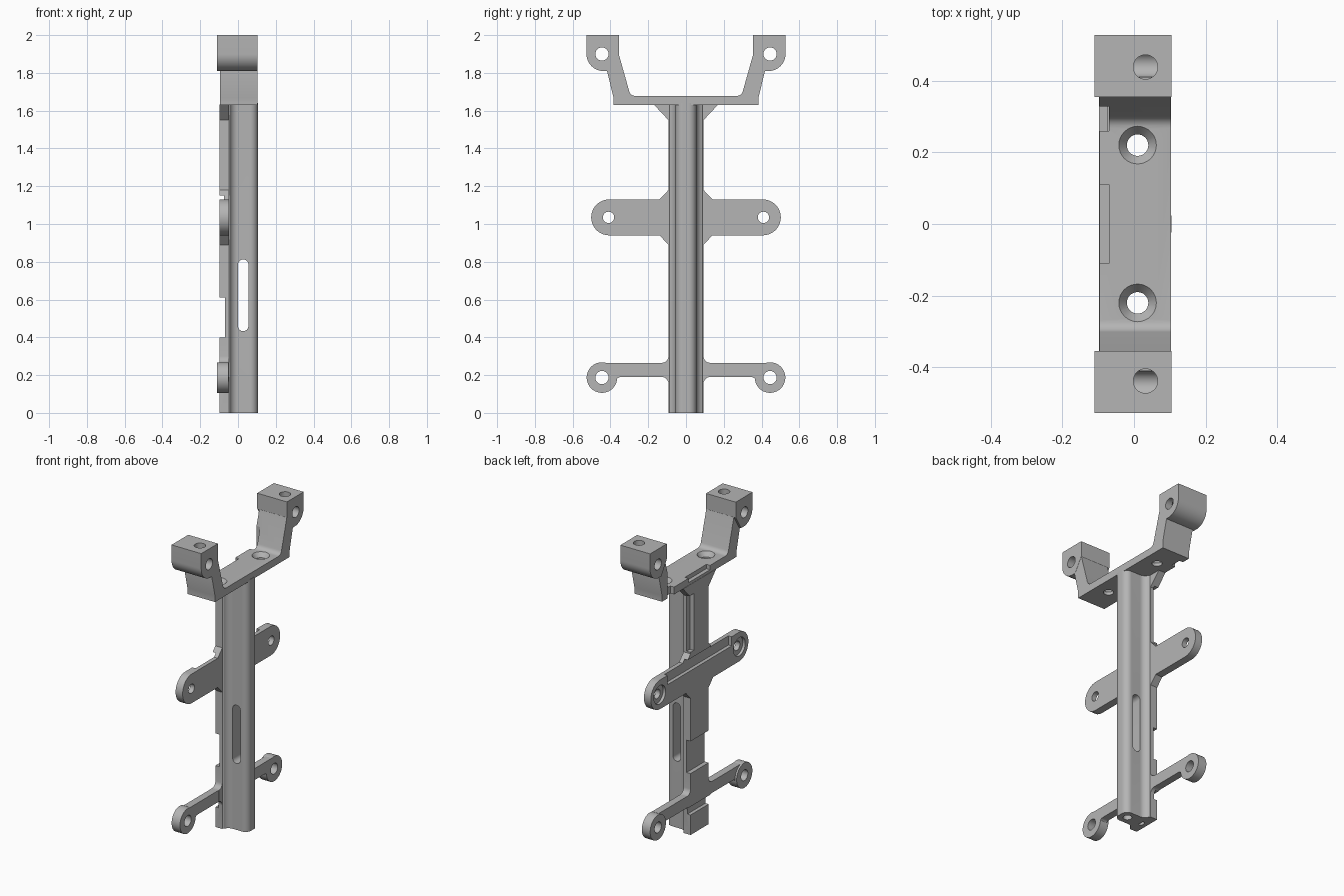
import bpy, math
from mathutils import Vector

if "Cube" in bpy.data.objects:
    bpy.data.objects.remove(bpy.data.objects["Cube"], do_unlink=True)

grey = bpy.data.materials.new("plain grey")
grey.use_nodes = True
GREY = (0.46, 0.46, 0.46, 1)
grey.diffuse_color = GREY
grey.node_tree.nodes["Principled BSDF"].inputs["Base Color"].default_value = GREY


def arc(u, v, r, start, end, n=12):
    steps = [math.radians(start + (end - start) * i / n) for i in range(n + 1)]
    return [(u + r * math.cos(t), v + r * math.sin(t)) for t in steps]


def circle(u, v, r, n=32):
    return arc(u, v, r, 0, 360, n)[:-1]


def rect(u0, u1, v0, v1):
    return [(u0, v0), (u1, v0), (u1, v1), (u0, v1)]


def mirrored(half):
    return half + [(-u, v) for u, v in reversed(half)]


def flip(points, side):
    return [(u * side, v) for u, v in points]


def prism(name, points, axis, low, high, taper=None):
    """Extrude a yz profile along x, or an xy profile along z."""
    def place(u, v, w):
        return (w, u, v) if axis == "x" else (u, v, w) if axis == "z" else (u, w, v)
    area = sum(a[0] * b[1] - b[0] * a[1] for a, b in zip(points, points[1:] + points[:1]))
    if (area < 0) != (axis == "y"):
        points = points[::-1]
    n = len(points)
    far = taper or points
    verts = [place(u, v, low) for u, v in points] + [place(u, v, high) for u, v in far]
    faces = [list(reversed(range(n))), list(range(n, 2 * n))]
    faces += [[i, (i + 1) % n, n + (i + 1) % n, n + i] for i in range(n)]
    mesh = bpy.data.meshes.new(name)
    mesh.from_pydata(verts, [], faces)
    mesh.materials.append(grey)
    obj = bpy.data.objects.new(name, mesh)
    bpy.context.collection.objects.link(obj)
    return obj


def cut(obj, *cutters):
    for cutter in cutters:
        cutter.hide_render = True
        mod = obj.modifiers.new("cut", "BOOLEAN")
        mod.operation = "DIFFERENCE"
        mod.solver = "EXACT"
        mod.object = cutter
    graph = bpy.context.evaluated_depsgraph_get()
    mesh = bpy.data.meshes.new_from_object(obj.evaluated_get(graph))
    obj.modifiers.clear()
    obj.data = mesh
    for cutter in cutters:
        bpy.data.objects.remove(cutter, do_unlink=True)


def hole(u, v, r, axis, low, high):
    return prism("hole_cutter", circle(u, v, r), axis, low, high)


def box(x0, x1, y0, y1, z0, z1):
    return prism("box_cutter", rect(x0, x1, y0, y1), "z", z0, z1)


# Column with a rounded rib and concave roots
half = [(-0.05, 0.09)] + [(x, y) for x, y in arc(0.0, 0.1, 0.045, 200, 270, 8)]
half += arc(0.065, 0.015, 0.04, 90, 0)
column = prism("column", half + [(x, -y) for x, y in reversed(half)], "z", 0, 1.64)
slot = arc(0.0275, 0.785, 0.0275, 0, 180) + arc(0.0275, 0.46, 0.0275, 180, 360)
cut(column, prism("slot_cutter", slot, "y", -0.2, 0.2),
    hole(0.05, 0, 0.026, "z", -0.1, 0.3))

# Back plate with flared corners at the arms and bracket
half = [(0.093, 0)] + arc(0.128, 0.155, 0.035, 180, 90, 6)
half += arc(0.128, 0.3, 0.035, 270, 180, 6)
half += [(0.093, 0.89), (0.14, 0.94), (0.14, 1.13), (0.093, 1.18),
         (0.093, 1.55), (0.17, 1.632)]
plate = prism("back_plate", mirrored(half), "x", -0.098, -0.048)
cut(plate, box(-0.2, -0.07, -0.3, 0.3, 0.4, 0.61),
    box(-0.2, -0.075, -0.3, 0.3, 0.13, 0.185),
    box(-0.2, -0.07, 0.06, 0.2, 1.19, 1.56),
    box(-0.2, -0.075, -0.33, 0.33, 1.07, 1.15),
    hole(-0.05, 0, 0.022, "z", -0.1, 0.12))

for side, label in ((1, "back"), (-1, "front")):
    # Middle arm with round end, cable ledge and counterbored hole
    shape = [(0.09, 0.94)] + arc(0.407, 1.035, 0.095, -90, 90, 20) + [(0.09, 1.13)]
    arm = prism(label + "_middle_arm", flip(shape, side), "x", -0.098, -0.048)
    cut(arm, hole(side * 0.41, 1.035, 0.03, "x", -0.2, 0.1),
        hole(side * 0.41, 1.035, 0.06, "x", -0.2, -0.08),
        box(-0.2, -0.075, -0.33, 0.33, 1.07, 1.15))

    # Lower arm with a ring at the end
    shape = [(0.09, 0.19)] + arc(0.345, 0.165, 0.025, 90, 0, 6)
    shape += [(0.39, 0.165), (0.42, 0.265), (0.09, 0.265)]
    arm = prism(label + "_lower_arm", flip(shape, side), "x", -0.098, -0.05)
    ring = prism(label + "_lower_ring", circle(side * 0.445, 0.187, 0.081, 40),
                 "x", -0.11, -0.05)
    for part in (arm, ring):
        cut(part, hole(side * 0.445, 0.187, 0.035, "x", -0.2, 0.1))

    # Mounting block on the bracket leg
    shape = [(0.355, 2.0), (0.355, 1.9), (0.41, 1.81)]
    shape += arc(0.437, 1.9, 0.09, -90, 0) + [(0.527, 2.0)]
    block = prism(label + "_mount_block", flip(shape, side), "x", -0.11, 0.104)
    cut(block, hole(side * 0.445, 1.9, 0.035, "x", -0.3, 0.3),
        hole(0.032, side * 0.438, 0.034, "z", 1.9, 2.2))

# Top bracket: floor and two sloped legs in one profile
half = [(0.384, 1.63), (0.384, 1.67), (0.418, 1.81), (0.41, 1.84), (0.356, 1.9)]
half += arc(0.268, 1.712, 0.034, -15, -90, 6)
bracket = prism("top_bracket", mirrored(half), "x", -0.096, 0.103)
cutters = [box(-0.2, -0.07, -0.11, 0.11, 1.65, 1.75),
           box(-0.2, -0.07, 0.26, 0.33, 1.6, 1.8)]
for side in (1, -1):
    wide = circle(0.01, side * 0.22, 0.058)
    narrow = circle(0.01, side * 0.22, 0.03)
    cutters += [hole(0.01, side * 0.22, 0.03, "z", 1.5, 1.8),
                prism("sink_cutter", narrow, "z", 1.65, 1.685, wide[::1])]
cut(bracket, *cutters)

# Smooth the round walls, keep the edges crisp
bpy.ops.object.select_all(action="DESELECT")
for obj in bpy.context.scene.objects:
    if obj.type == "MESH" and grey.name in obj.data.materials:
        obj.select_set(True)
        bpy.context.view_layer.objects.active = obj
bpy.ops.object.shade_smooth_by_angle(angle=math.radians(30))
